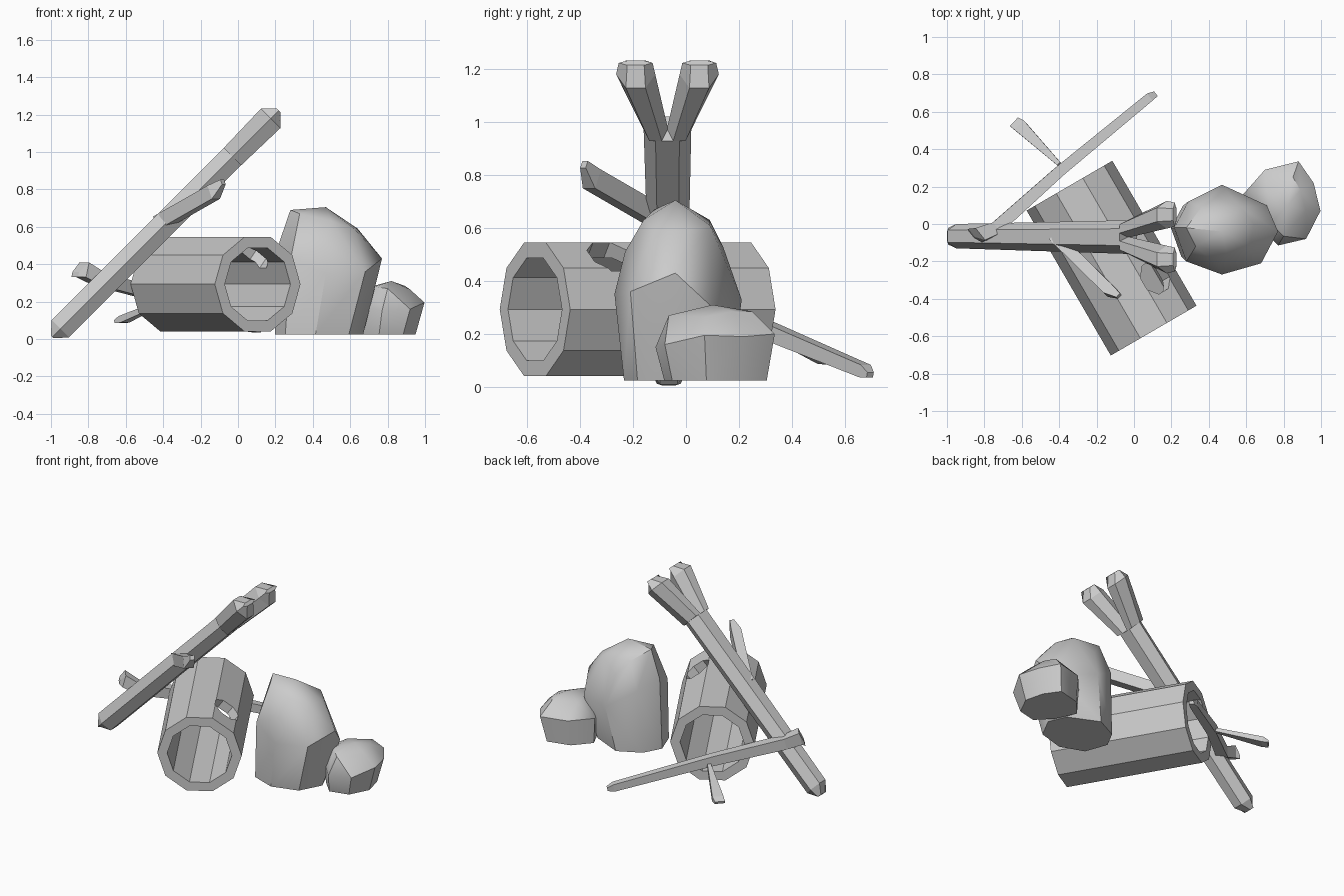
import bpy, bmesh
from math import pi, sin, cos, radians
from mathutils import Vector

if "Cube" in bpy.data.objects:
    bpy.data.objects.remove(bpy.data.objects["Cube"])

Z = Vector((0, 0, 1))


def finish(bm, name, smooth=None):
    bmesh.ops.recalc_face_normals(bm, faces=bm.faces[:])
    me = bpy.data.meshes.new(name)
    bm.to_mesh(me)
    bm.free()
    ob = bpy.data.objects.new(name, me)
    bpy.context.collection.objects.link(ob)
    bpy.ops.object.select_all(action='DESELECT')
    ob.select_set(True)
    bpy.context.view_layer.objects.active = ob
    if smooth:
        bpy.ops.object.shade_smooth_by_angle(angle=radians(smooth))
    return ob


def loft(name, stations, n, axis=None, start=0.0, closed=False):
    """Stations are (centre, half width, half thickness) along one axis."""
    pts = [Vector(s[0]) for s in stations]
    t = (Vector(axis) if axis else pts[-1] - pts[0]).normalized()
    u = t.cross(Z).normalized()
    v = u.cross(t)
    bm = bmesh.new()
    rings = []
    for p, (_, a, b) in zip(pts, stations):
        angles = [start + 2 * pi * i / n for i in range(n)]
        rings.append([bm.verts.new(p + u * a * cos(k) + v * b * sin(k)) for k in angles])
    pairs = list(zip(rings, rings[1:]))
    if closed:
        pairs.append((rings[-1], rings[0]))
    else:
        bm.faces.new(rings[0])
        bm.faces.new(rings[-1])
    for r, s in pairs:
        for i in range(n):
            j = (i + 1) % n
            bm.faces.new((r[i], r[j], s[j], s[i]))
    return finish(bm, name)


def rock(name, belt, crown, centre, scale, shift):
    """Convex boulder: widest belt, crown points, and a base shrunk from the belt."""
    c = Vector(centre)
    base = []
    for p in belt:
        q = c + (Vector(p[:2]) - c) * scale
        base.append((q.x + shift, q.y, 0.025))
    bm = bmesh.new()
    for p in belt + crown + base:
        bm.verts.new(p)
    res = bmesh.ops.convex_hull(bm, input=bm.verts[:])
    junk = {g for g in res['geom_interior'] + res['geom_unused'] if isinstance(g, bmesh.types.BMVert)}
    bmesh.ops.delete(bm, geom=list(junk), context='VERTS')
    bmesh.ops.dissolve_limit(bm, angle_limit=radians(4), verts=bm.verts[:], edges=bm.edges[:])
    return finish(bm, name, 36)


# hollow log with a knot hole
back, front = (-0.345, 0.205, 0.293), (0.105, -0.57, 0.293)
log_axis = Vector(front) - Vector(back)
log = loft("hollow_log", [(back, .265, .265), (front, .265, .265),
                          (front, .203, .203), (back, .203, .203)],
           10, axis=log_axis, closed=True)
side = log_axis.cross(Z).normalized()
if side.x < 0:
    side = -side
out = side * sin(radians(37)) + Z * cos(radians(37))
mid = (Vector(back) + Vector(front)) / 2 + log_axis.normalized() * 0.205
cutter = loft("knot_hole_cutter", [(mid + out * .08, .095, .095), (mid + out * .4, .095, .095)], 8,
              start=pi / 8)
cutter.hide_render = True
mod = log.modifiers.new("knot_hole", 'BOOLEAN')
mod.object = cutter
mod.operation = 'DIFFERENCE'
bpy.context.view_layer.objects.active = log
bpy.ops.object.modifier_apply(modifier=mod.name)
bpy.data.objects.remove(cutter)

# leaning trunk and its forked end
lean = (1.13, 0, 1.127)
loft("leaning_trunk", [((-.993, -.065, .012), .045, .012), ((-.95, -.065, .055), .065, .076),
                       ((-.03, -.07, .975), .09, .076)], 6, axis=lean)
for s, side_name in ((-1, "right"), (1, "left")):
    loft("fork_" + side_name, [((-.03, -.07 + s * .045, .975), .047, .076),
                               ((.175, -.07 + s * .12, 1.18), .074, .085),
                               ((.218, -.07 + s * .12, 1.223), .064, .014)], 6, axis=lean)

# side branch on the trunk
loft("side_branch", [((-.42, -.07, .62), .045, .055), ((-.13, -.355, .785), .045, .055),
                     ((-.08, -.385, .84), .02, .02)], 4, start=pi / 4)

# bent stick behind the log with a small twig
loft("bent_stick", [((-.87, -.05, .345), .04, .02), ((-.83, -.06, .37), .058, .058),
                    ((-.74, -.025, .32), .05, .052), ((-.4, .28, .225), .042, .045),
                    ((.08, .675, .06), .034, .034), ((.115, .695, .045), .022, .015)],
     4, axis=(.9, .72, -.3), start=pi / 4)
loft("twig", [((-.40, .32, .2), .016, .018), ((-.61, .525, .105), .05, .026),
              ((-.64, .545, .093), .045, .012)], 4, start=pi / 4)

# tall boulder
rock("tall_rock",
     [(.77, -.04, .43), (.68, -.21, .36), (.47, -.27, .35), (.28, -.2, .42),
      (.215, -.02, .5), (.29, .12, .45), (.47, .21, .33), (.71, .1, .3)],
     [(.28, -.02, .69), (.33, -.12, .67), (.47, -.04, .705), (.46, -.23, .51), (.5, -.16, .63),
      (.62, -.12, .59), (.64, 0, .59), (.57, .09, .61), (.44, .14, .53), (.36, .09, .63)],
     (.5, -.03), .85, -.06)

# small boulder
rock("small_rock",
     [(.585, .16, .2), (.7, .29, .2), (.88, .335, .2), (.96, .22, .19),
      (.997, .07, .195), (.92, -.08, .16), (.77, -.115, .15), (.66, 0, .18)],
     [(.73, 0, .28), (.71, .17, .28), (.82, .1, .31), (.85, .25, .285),
      (.92, .07, .265), (.89, .18, .285), (.8, -.065, .27)],
     (.8, .12), .86, -.02)
